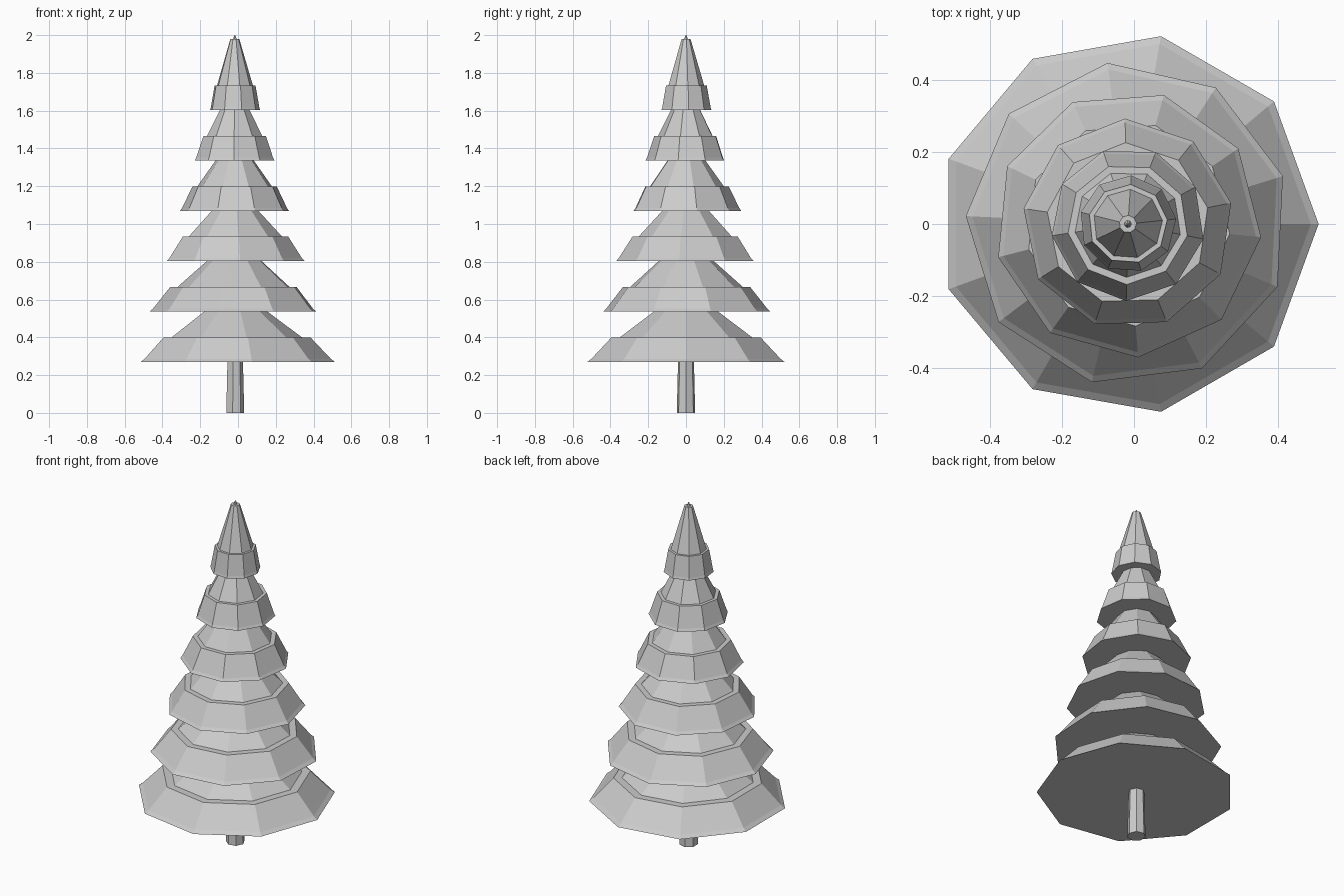
import bpy
import bmesh
from math import cos, sin, tau

cube = bpy.data.objects.get("Cube")
if cube:
    bpy.data.objects.remove(cube, do_unlink=True)

CENTRE_X = -0.017
TIERS = 6
SIDES = 9

grey = bpy.data.materials.new("plain grey")
grey.use_nodes = True
colour = (0.6, 0.6, 0.6, 1)
grey.diffuse_color = colour
grey.node_tree.nodes["Principled BSDF"].inputs["Base Color"].default_value = colour


def frustum(name, sides, r_low, r_high, z_low, z_high, turn=0.0):
    """Closed flat-sided frustum, with its first corner at the angle turn."""
    bm = bmesh.new()
    angles = [turn + tau * i / sides for i in range(sides)]
    low, high = [
        [bm.verts.new((CENTRE_X + r * cos(a), r * sin(a), z)) for a in angles]
        for r, z in ((r_low, z_low), (r_high, z_high))
    ]
    bm.faces.new(low[::-1])
    bm.faces.new(high)
    for i in range(sides):
        j = (i + 1) % sides
        bm.faces.new((low[i], low[j], high[j], high[i]))
    mesh = bpy.data.meshes.new(name)
    bm.to_mesh(mesh)
    bm.free()
    mesh.materials.append(grey)
    obj = bpy.data.objects.new(name, mesh)
    bpy.context.collection.objects.link(obj)
    return obj


# Trunk
frustum("trunk", 7, 0.05, 0.04, 0, 0.4)

# Foliage tiers, each a tall cone with a wider skirt, turned a little further
for i in range(TIERS):
    radius = 0.53 - 0.079 * i
    base = 0.27 + 0.2665 * i
    turn = 0.3 * i
    frustum(f"foliage_cone_{i + 1}", SIDES, radius, 0.024, base, base + 0.377, turn)
    frustum(f"foliage_skirt_{i + 1}", SIDES, radius * 0.988, radius * 0.735 + 0.011,
            base, base + 0.13, turn)

# Pointed tip
frustum("tree_tip", 7, 0.014, 0.002, 1.97, 2.0)
